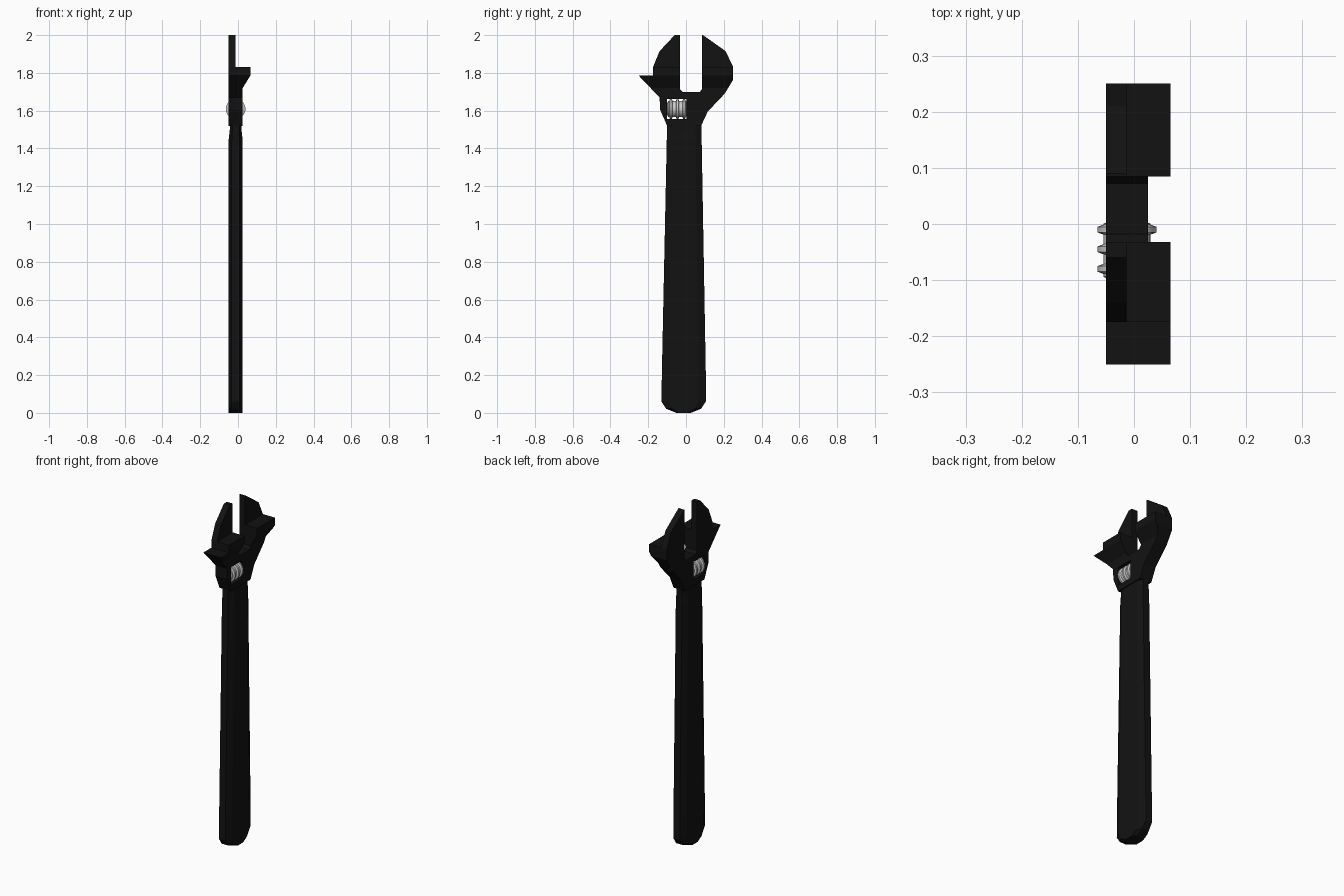
import bpy, bmesh, math
from mathutils import Vector

if "Cube" in bpy.data.objects:
    bpy.data.objects.remove(bpy.data.objects["Cube"])

black = bpy.data.materials.new("black_steel")
black.diffuse_color = (0.006, 0.006, 0.006, 1)
black.use_nodes = True
black.node_tree.nodes["Principled BSDF"].inputs["Base Color"].default_value = black.diffuse_color


def make(name, bm, mat=None):
    bmesh.ops.recalc_face_normals(bm, faces=bm.faces)
    me = bpy.data.meshes.new(name)
    bm.to_mesh(me)
    bm.free()
    ob = bpy.data.objects.new(name, me)
    bpy.context.collection.objects.link(ob)
    if mat:
        me.materials.append(mat)
    return ob


def prism(name, points, direction, mat=None):
    """Extrude a flat outline of 3D points along a vector."""
    bm = bmesh.new()
    face = bm.faces.new([bm.verts.new(p) for p in points])
    ext = bmesh.ops.extrude_face_region(bm, geom=[face])
    verts = [v for v in ext["geom"] if isinstance(v, bmesh.types.BMVert)]
    bmesh.ops.translate(bm, verts=verts, vec=Vector(direction))
    return make(name, bm, mat)


def loft(name, rings, mat=None):
    """Skin closed rings of equal length and cap both ends."""
    bm = bmesh.new()
    rows = [[bm.verts.new(p) for p in r] for r in rings]
    n = len(rows[0])
    for a, b in zip(rows, rows[1:]):
        for i in range(n):
            j = (i + 1) % n
            bm.faces.new((a[i], a[j], b[j], b[i]))
    bm.faces.new(rows[0])
    bm.faces.new(rows[-1])
    return make(name, bm, mat)


def boolean(ob, tool, op):
    mod = ob.modifiers.new(op.lower(), 'BOOLEAN')
    mod.object, mod.operation, mod.solver = tool, op, 'EXACT'
    bpy.context.view_layer.objects.active = ob
    bpy.ops.object.modifier_apply(modifier=mod.name)


XC = -0.0125  # middle of the tool's thickness

# Handle: octagonal sections (z, y min, y max, half thickness)
sections = [(0, -0.05, 0.025, 0.0375), (0.022, -0.105, 0.08, 0.0375),
            (0.06, -0.13, 0.105, 0.0375), (0.2, -0.128, 0.105, 0.0375),
            (1.44, -0.102, 0.083, 0.0375), (1.5, -0.101, 0.082, 0.031),
            (1.525, -0.1, 0.082, 0.031)]
rings = []
for z, y0, y1, t in sections:
    c = 0.17 * (y1 - y0)
    k = 0.55 * t
    rings.append([(XC + x, y, z) for x, y in (
        (-t, y0 + c), (-k, y0), (k, y0), (t, y0 + c),
        (t, y1 - c), (k, y1), (-k, y1), (-t, y1 - c))])
loft("handle", rings, black)

# Head and jaw: side outlines (y, z), trimmed by a stepped thickness profile
head_side = [(-0.1, 1.52), (0.08, 1.52), (0.115, 1.595), (0.205, 1.69), (0.25, 1.765),
             (0.25, 1.83), (0.21, 1.915), (0.09, 2.0), (0.085, 2.0), (0.085, 1.715),
             (0.072, 1.698), (-0.018, 1.698), (-0.175, 1.785), (-0.25, 1.785),
             (-0.14, 1.67), (-0.137, 1.605)]
jaw_side = [(-0.018, 1.698), (-0.032, 1.715), (-0.032, 2.0), (-0.06, 2.0),
            (-0.14, 1.915), (-0.175, 1.83), (-0.175, 1.785)]
thickness = [(-0.05, 1.5), (0.025, 1.5), (0.025, 1.72), (0.065, 1.785),
             (0.065, 1.83), (-0.013, 1.83), (-0.013, 2.05), (-0.05, 2.05)]
envelope = prism("envelope", [(x, -0.4, z) for x, z in thickness], (0, 0.8, 0))
parts = []
for name, side in (("head", head_side), ("sliding_jaw", jaw_side)):
    ob = prism(name, [(-0.1, y, z) for y, z in side], (0.25, 0, 0), black)
    boolean(ob, envelope, 'INTERSECT')
    parts.append(ob)

# Window through the head for the adjusting screw
window = prism("window", [(-0.2, y, z) for y, z in (
    (-0.1, 1.555), (0.003, 1.555), (0.003, 1.662), (-0.1, 1.662))], (0.4, 0, 0))
boolean(parts[0], window, 'DIFFERENCE')
for tool in (envelope, window):
    bpy.data.objects.remove(tool)

# Adjusting screw: core with three tapered ridges
core, rim = 0.042, 0.0525
profile = [(-0.1, 0.03), (-0.094, core)]
for y in (-0.08, -0.045, -0.01):
    profile += [(y - 0.009, core), (y - 0.005, rim), (y + 0.005, rim), (y + 0.009, core)]
profile += [(0.001, core), (0.003, 0.03)]
N = 20
screw = loft("adjusting_screw", [
    [(XC + r * math.cos(a), y, 1.609 + r * math.sin(a))
     for a in (2 * math.pi * i / N for i in range(N))] for y, r in profile])
bpy.ops.object.select_all(action='DESELECT')
screw.select_set(True)
bpy.context.view_layer.objects.active = screw
bpy.ops.object.shade_smooth_by_angle(angle=math.radians(30))
